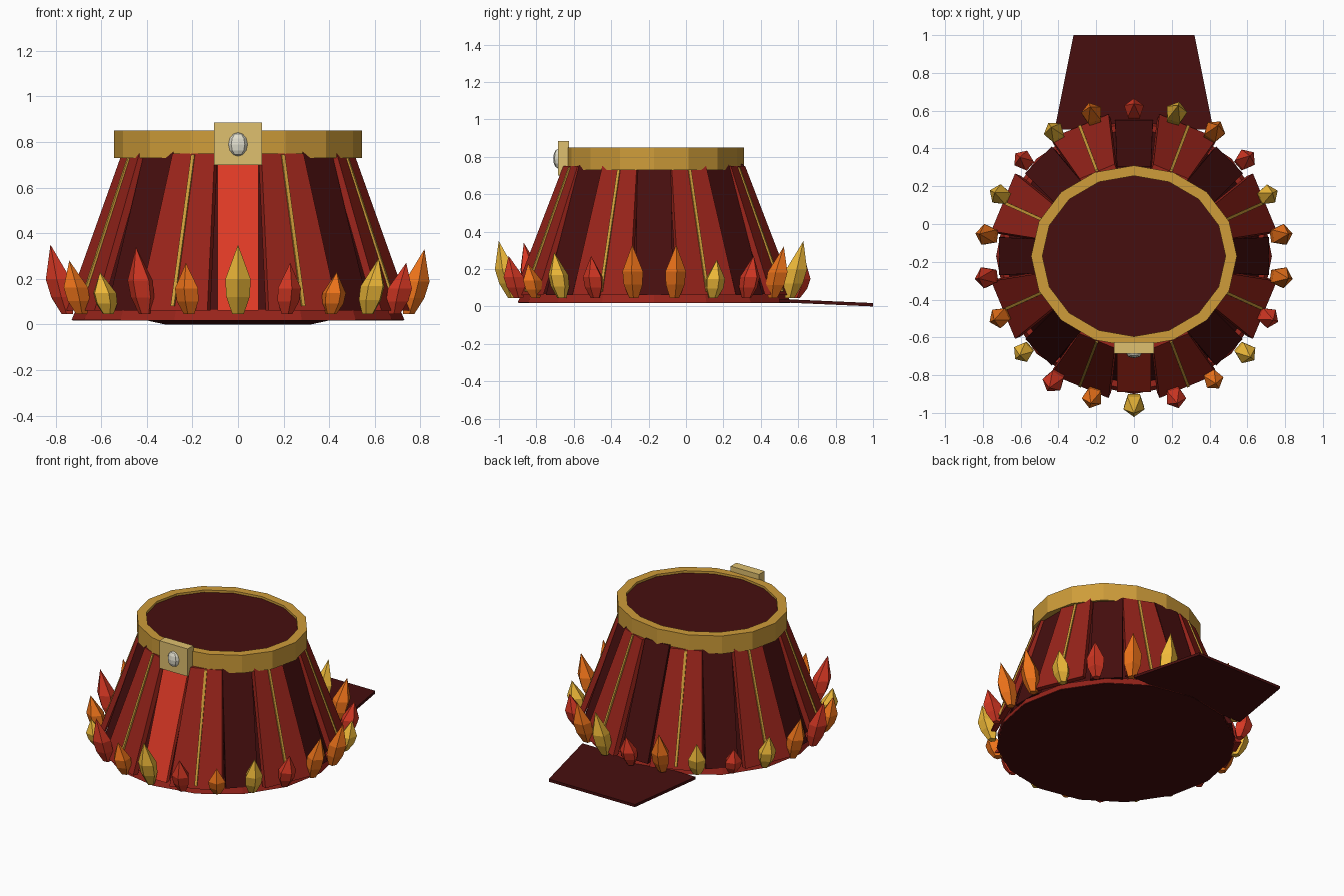
import bpy, bmesh
from math import sin, cos, pi, radians
from mathutils import Vector

if "Cube" in bpy.data.objects:
    bpy.data.objects.remove(bpy.data.objects["Cube"])

CY = -0.17  # skirt axis sits forward of the origin because of the train


def mat(name, r, g, b):
    m = bpy.data.materials.new(name)
    m.diffuse_color = tuple((c / 255) ** 2.2 for c in (r, g, b)) + (1,)
    m.use_nodes = True
    m.node_tree.nodes["Principled BSDF"].inputs["Base Color"].default_value = m.diffuse_color
    return m


DARK = mat("dark_cloth", 72, 22, 22)
RED = mat("red_cloth", 150, 40, 32)
BRIGHT = mat("bright_red_cloth", 222, 60, 42)
GOLD = mat("gold", 205, 155, 60)
PALE = mat("pale_gold", 222, 190, 110)
PEARL = mat("pearl", 225, 222, 205)
GEMS = {"Y": mat("yellow_gem", 240, 185, 60), "O": mat("orange_gem", 238, 115, 32),
        "R": mat("red_gem", 212, 58, 40)}


def finish(name, bm, material):
    bmesh.ops.recalc_face_normals(bm, faces=bm.faces)
    me = bpy.data.meshes.new(name)
    bm.to_mesh(me)
    bm.free()
    me.materials.append(material)
    ob = bpy.data.objects.new(name, me)
    bpy.context.collection.objects.link(ob)
    return ob


def rings(name, profile, material, n=16, closed=False):
    """Loft elliptical rings (rx, ry, z); closed joins last to first, else caps."""
    bm = bmesh.new()
    loops = [[bm.verts.new((rx * sin(2 * pi * i / n), CY - ry * cos(2 * pi * i / n), z))
              for i in range(n)] for rx, ry, z in profile]
    pairs = list(zip(loops, loops[1:])) + ([(loops[-1], loops[0])] if closed else [])
    for a, b in pairs:
        for i in range(n):
            j = (i + 1) % n
            bm.faces.new((a[i], a[j], b[j], b[i]))
    if not closed:
        bm.faces.new(loops[0])
        bm.faces.new(loops[-1])
    return finish(name, bm, material)


def plate(name, angle, bottom, top, w_bot, w_top, thick, material):
    """Tilted trapezoid slab; bottom and top are (rx, ry, z) of its outer face."""
    bm = bmesh.new()
    side = Vector((cos(angle), sin(angle), 0))
    out = Vector((sin(angle), -cos(angle), 0))
    layers = []
    for depth in (0, thick):
        quad = []
        for (rx, ry, z), w, signs in ((bottom, w_bot, (-1, 1)), (top, w_top, (1, -1))):
            c = Vector((rx * sin(angle), CY - ry * cos(angle), z)) - out * depth
            quad += [bm.verts.new(c + side * w / 2 * s) for s in signs]
        layers.append(quad)
    a, b = layers
    bm.faces.new(a)
    bm.faces.new(b)
    for i in range(4):
        j = (i + 1) % 4
        bm.faces.new((a[i], a[j], b[j], b[i]))
    return finish(name, bm, material)


def box(name, lo, hi, material):
    bm = bmesh.new()
    bmesh.ops.create_cube(bm, size=1)
    for v in bm.verts:
        v.co = [(l + h) / 2 + c * (h - l) for l, h, c in zip(lo, hi, v.co)]
    return finish(name, bm, material)


def gem(name, angle, tip_z, material):
    """Five-sided crystal leaning outward, one edge facing out."""
    bm = bmesh.new()
    out = Vector((sin(angle), -cos(angle), 0))
    side = Vector((cos(angle), sin(angle), 0))
    base, h = 0.045, tip_z - 0.045
    w = 0.048 + 0.035 * h

    def axis(t):
        p = out * (0.755 + 0.25 * t * h)
        return p + Vector((0, CY, base + t * h))
    loops = []
    for t, r in ((0, 0.45), (0.25, 0.92), (0.5, 1.0)):
        loops.append([bm.verts.new(axis(t) + (out * cos(k * 2 * pi / 5)
                      + side * sin(k * 2 * pi / 5)) * r * w) for k in range(5)])
    tip = bm.verts.new(axis(1))
    bm.faces.new(loops[0])
    for k in range(5):
        j = (k + 1) % 5
        for a, b in zip(loops, loops[1:]):
            bm.faces.new((a[k], a[j], b[j], b[k]))
        bm.faces.new((loops[-1][k], loops[-1][j], tip))
    return finish(name, bm, material)


# Skirt body, hem band and waist belt
rings("skirt_body", [(0.69, 0.69, 0.03), (0.50, 0.445, 0.73), (0.49, 0.43, 0.835)], DARK)
rings("hem_band", [(0.73, 0.73, 0.02), (0.71, 0.71, 0.068), (0.66, 0.66, 0.068),
                   (0.66, 0.66, 0.02)], RED, closed=True)
rings("hem_underside", [(0.725, 0.725, 0.018), (0.725, 0.725, 0.022)], DARK)
rings("waist_belt", [(0.545, 0.48, 0.73), (0.545, 0.48, 0.85), (0.485, 0.425, 0.85),
                     (0.485, 0.425, 0.73)], GOLD, closed=True)

# Narrow recessed panels alternate with wide raised panels carrying gold trim
for i in range(8):
    a = i * pi / 4
    front = i == 0
    plate("front_panel" if front else f"dark_panel_{i}", a, (0.715, 0.72, 0.06),
          (0.49, 0.475, 0.76), 0.18 if front else 0.2, 0.18, 0.03,
          BRIGHT if front else DARK)
    b = a + pi / 8
    plate(f"red_panel_{i}", b, (0.75, 0.745, 0.06), (0.51, 0.485, 0.75),
          0.33, 0.2, 0.035, RED)
    plate(f"gold_trim_{i}", b, (0.755, 0.75, 0.08), (0.52, 0.495, 0.745),
          0.016, 0.016, 0.02, GOLD)

# Crystals around the hem, counter-clockwise from the front
colours = "YROYROOYROYROYRYOROYRO"
tips = [35, 27, 23, 29, 27, 33, 33, 25, 27, 32, 35, 25, 32, 27, 22, 27, 33, 35, 28, 23, 34, 27]
for i, (c, t) in enumerate(zip(colours, tips)):
    gem(f"hem_crystal_{i}", 2 * pi * i / 22, t / 100, GEMS[c])

# Buckle with its stone
box("buckle", (-0.105, -0.685, 0.70), (0.105, -0.625, 0.885), PALE)
bm = bmesh.new()
bmesh.ops.create_uvsphere(bm, u_segments=8, v_segments=6, radius=1)
for v in bm.verts:
    v.co = (v.co.x * 0.042, -0.685 + v.co.y * 0.025, 0.79 + v.co.z * 0.052)
finish("buckle_stone", bm, PEARL)

# Train trailing behind, tapering and sloping to the floor
bm = bmesh.new()
train = [[bm.verts.new((x, y, z + d)) for x, y, z in
          ((-0.42, 0.5, 0.022), (0.42, 0.5, 0.022), (0.32, 1.0, 0), (-0.32, 1.0, 0))]
         for d in (0, 0.018)]
lower, upper = train
bm.faces.new(lower)
bm.faces.new(upper)
for i in range(4):
    j = (i + 1) % 4
    bm.faces.new((lower[i], lower[j], upper[j], upper[i]))
finish("back_train", bm, DARK)
